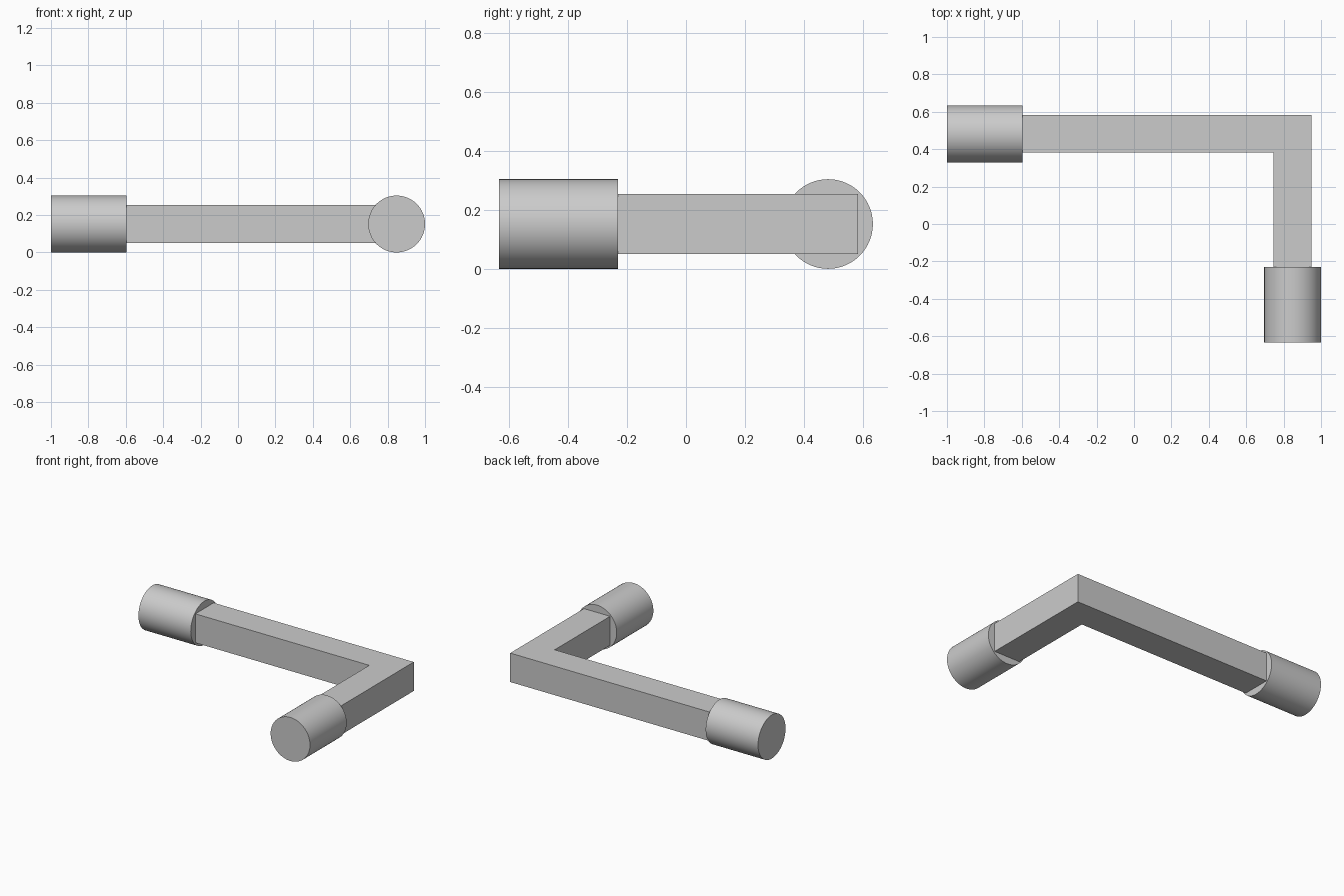
import bpy
import bmesh
import math

cube = bpy.data.objects.get("Cube")
if cube:
    bpy.data.objects.remove(cube, do_unlink=True)

grey = bpy.data.materials.new("light_grey")
grey.use_nodes = True
grey.diffuse_color = (0.6, 0.6, 0.6, 1)
grey.node_tree.nodes["Principled BSDF"].inputs["Base Color"].default_value = (0.6, 0.6, 0.6, 1)

RADIUS = 0.152      # grip radius, also the height of the centre line
LENGTH = 0.404      # grip length
HALF = 0.101        # half the bar thickness
EDGE_Y = 0.634      # half the overall depth
ARM_X = 1 - RADIUS  # centre line of the short arm
ARM_Y = EDGE_Y - RADIUS  # centre line of the long arm


def add_grip(name, location, rotation):
    bpy.ops.mesh.primitive_cylinder_add(vertices=64, radius=RADIUS, depth=LENGTH,
                                        location=location, rotation=rotation)
    grip = bpy.context.object
    grip.name = name
    grip.data.materials.append(grey)
    bpy.ops.object.shade_smooth_by_angle(angle=math.radians(30))


# L-shaped square bar, extruded from its plan outline
end_x, end_y = -1 + LENGTH, -EDGE_Y + LENGTH
outline = [(end_x, ARM_Y + HALF), (end_x, ARM_Y - HALF),
           (ARM_X - HALF, ARM_Y - HALF), (ARM_X - HALF, end_y),
           (ARM_X + HALF, end_y), (ARM_X + HALF, ARM_Y + HALF)]
bm = bmesh.new()
face = bm.faces.new([bm.verts.new((x, y, RADIUS - HALF)) for x, y in outline])
result = bmesh.ops.extrude_face_region(bm, geom=[face])
top = [v for v in result["geom"] if isinstance(v, bmesh.types.BMVert)]
bmesh.ops.translate(bm, verts=top, vec=(0, 0, 2 * HALF))
bmesh.ops.recalc_face_normals(bm, faces=bm.faces)
mesh = bpy.data.meshes.new("angled_bar")
bm.to_mesh(mesh)
bm.free()
mesh.materials.append(grey)
bar = bpy.data.objects.new("angled_bar", mesh)
bpy.context.collection.objects.link(bar)

# Round grips on both ends
add_grip("long_arm_grip", (-1 + LENGTH / 2, ARM_Y, RADIUS), (0, math.pi / 2, 0))
add_grip("short_arm_grip", (ARM_X, -EDGE_Y + LENGTH / 2, RADIUS), (math.pi / 2, 0, 0))
